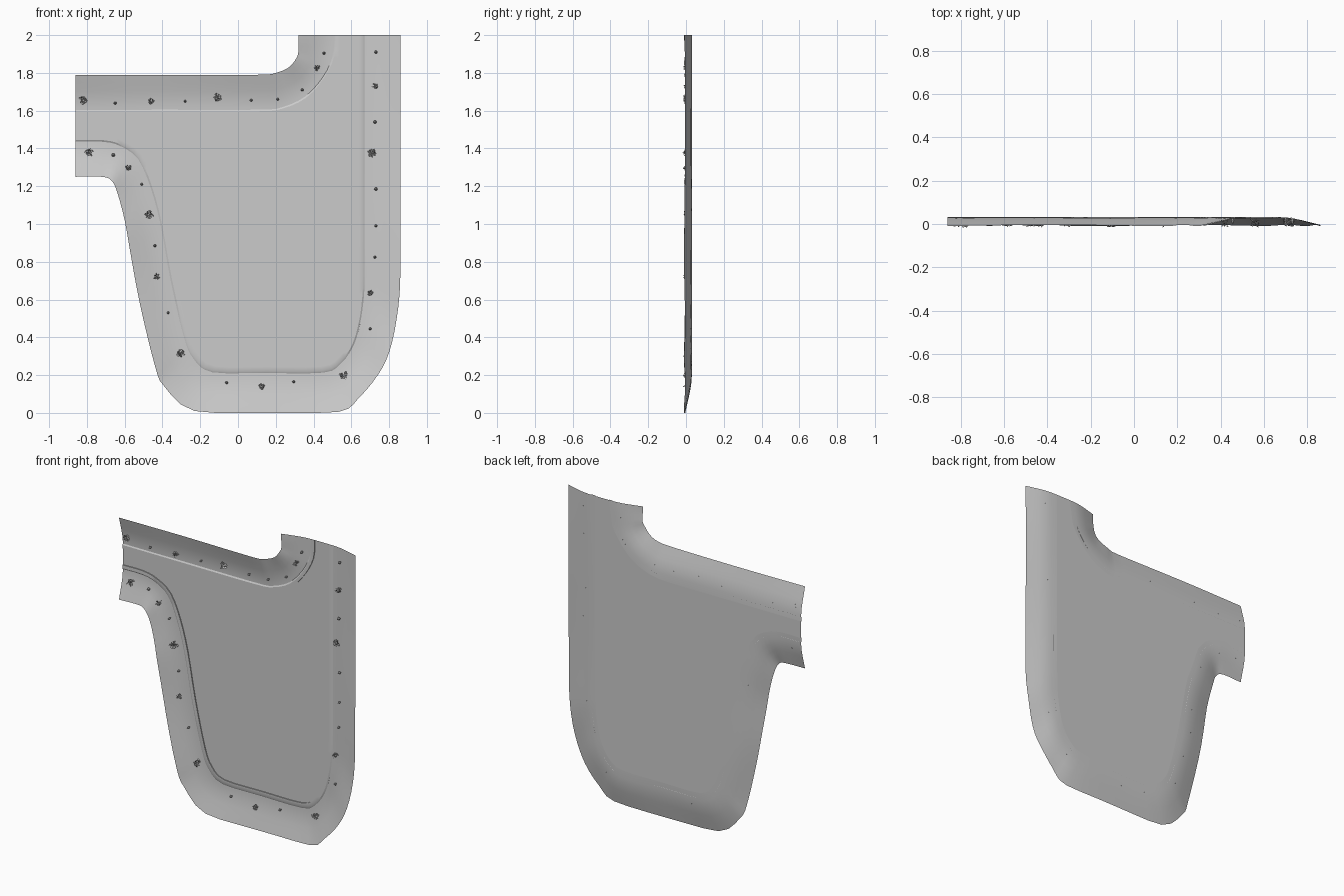
import bpy, bmesh, math, random
from mathutils import Vector
from mathutils.bvhtree import BVHTree

if "Cube" in bpy.data.objects:
    bpy.data.objects.remove(bpy.data.objects["Cube"])

random.seed(4)
FLOOR_Y = 0.032

# Outer / inner border pairs (x, z, x, z)
LOWER = [(-.86, 1.25, -.86, 1.465), (-.72, 1.25, -.71, 1.465), (-.67, 1.23, -.61, 1.44),
         (-.64, 1.17, -.51, 1.37), (-.60, 1.02, -.44, 1.22), (-.57, .85, -.385, 1.02),
         (-.52, .58, -.33, .72), (-.44, .25, -.26, .42), (-.39, .14, -.21, .31),
         (-.23, .01, -.12, .248), (.15, 0, .15, .245), (.53, .005, .44, .247),
         (.64, .08, .53, .29), (.74, .2, .59, .38), (.80, .32, .62, .49),
         (.84, .5, .635, .6), (.86, .74, .64, .75), (.86, 1.36, .64, 1.36), (.86, 2, .64, 2)]
UPPER = [(-.86, 1.79, -.86, 1.575), (-.4, 1.79, -.4, 1.575), (.1, 1.79, .1, 1.575),
         (.2, 1.80, .24, 1.59), (.27, 1.83, .37, 1.65), (.31, 1.88, .47, 1.76),
         (.32, 1.92, .53, 1.88), (.32, 2, .54, 2)]


def smooth(rows, n=3):
    """Catmull-Rom through rows, clamped to the plate outline."""
    out = []
    for i in range(len(rows) - 1):
        p = [rows[max(0, min(len(rows) - 1, i + k))] for k in (-1, 0, 1, 2)]
        for s in range(n):
            t = s / n
            r = [.5 * (2 * b + (c - a) * t + (2 * a - 5 * b + 4 * c - d) * t * t
                       + (3 * b - a - 3 * c + d) * t ** 3) for a, b, c, d in zip(*p)]
            out.append((max(-.86, min(.86, r[0])), max(0, r[1]), r[2], r[3]))
    return out + [rows[-1]]


def finish(name, bm, angle=30):
    me = bpy.data.meshes.new(name)
    bm.to_mesh(me)
    bm.free()
    ob = bpy.data.objects.new(name, me)
    bpy.context.collection.objects.link(ob)
    if angle:
        bpy.context.view_layer.objects.active = ob
        ob.select_set(True)
        bpy.ops.object.shade_smooth_by_angle(angle=math.radians(angle))
        ob.select_set(False)
    return ob


def face_front(bm):
    """Turn every sheet face towards -y."""
    bm.normal_update()
    bmesh.ops.reverse_faces(bm, faces=[f for f in bm.faces if f.normal.y > 0])


def loft(rows, profile, wobble=0.0):
    """Sheet between the inner border (t=0) and outer border (t=1)."""
    bm = bmesh.new()
    grid = []
    for i, (ox, oz, ix, iz) in enumerate(rows):
        grid.append([bm.verts.new((ix + (ox - ix) * t,
                                   y - wobble * t * (.5 + .5 * math.sin(i * .9 + 2 * t)),
                                   iz + (oz - iz) * t)) for t, y in profile])
    for a, b in zip(grid, grid[1:]):
        for k in range(len(profile) - 1):
            bm.faces.new((a[k], b[k], b[k + 1], a[k + 1]))
    face_front(bm)
    return bm


def sheet(name, pts, y):
    bm = bmesh.new()
    bm.faces.new([bm.verts.new((x, y, z)) for x, z in pts])
    bmesh.ops.triangulate(bm, faces=bm.faces[:])
    face_front(bm)
    return finish(name, bm, 0)


lower, upper = smooth(LOWER), smooth(UPPER)

# Sloping banks around the floor, and the curbs along their foot
bank_profile = [(0, FLOOR_Y), (.2, .031), (.4, .027), (.6, .018), (.8, .007), (1, -.004)]
curb_profile = [(0, FLOOR_Y), (0, .026), (.1, .026), (.14, .031)]
trees = []
for name, rows in (("lower", lower), ("upper", upper)):
    bm = loft(rows, bank_profile, .006)
    trees.append(BVHTree.FromBMesh(bm))
    finish(name + "_bank", bm, 20)
    finish(name + "_curb", loft(rows, curb_profile), 30)

# Flat floor and the thin pads laid on it
sheet("floor", [(r[2], r[3]) for r in lower] + [(r[2], r[3]) for r in reversed(upper)], FLOOR_Y)
sheet("outer_pad", [(-.48, 1.56), (-.40, 1.2), (-.32, .84), (-.23, .52), (-.17, .39), (-.12, .32),
                    (-.04, .285), (.3, .38), (.63, .5), (.63, 1.9), (.53, 1.8), (.43, 1.66), (.3, 1.57),
                    (.14, 1.565)], FLOOR_Y - .001)
sheet("inner_pad", [(-.40, 1.56), (-.2, 1.06), (-.01, .62), (.06, .55), (.15, .53), (.3, .58), (.45, .67),
                    (.52, .74), (.53, .82), (.4, 1.1), (.26, 1.42), (.28, 1.51), (.2, 1.565)], FLOOR_Y - .002)
sheet("centre_pad", [(-.33, 1.565), (0, .71), (.46, .94), (.14, 1.565)], FLOOR_Y - .003)
sheet("side_pad", [(.39, 1.37), (.51, 1.13), (.63, .9), (.63, 1.52), (.42, 1.44)], FLOOR_Y - .002)


def surface_y(x, z):
    for tree in trees:
        hit = tree.ray_cast(Vector((x, -1, z)), Vector((0, 1, 0)))[0]
        if hit:
            return hit.y
    return FLOOR_Y


# Leafy shrubs: clumps of short blades growing towards -y
SHRUBS = [(-.82, 1.655), (-.46, 1.65), (-.11, 1.67), (.42, 1.825), (-.79, 1.38), (-.58, 1.30),
          (-.47, 1.05), (-.43, .72), (-.305, .315), (.125, .14), (.56, .20), (.70, .635),
          (.71, 1.375), (.725, 1.73)]
bm = bmesh.new()
for i, (x, z) in enumerate(SHRUBS):
    base, size = Vector((x, surface_y(x, z), z)), (.024, .017)[i % 2]
    for k in range(26):
        a = random.uniform(0, math.tau)
        r = size * math.sqrt(random.random()) * .8
        c = base + Vector((r * math.cos(a), -random.uniform(.006, .036), r * math.sin(a)))
        u = Vector([random.uniform(-1, 1) for _ in range(3)]).normalized()
        v = u.orthogonal().normalized() * size * .22
        u *= size * .42
        bm.faces.new([bm.verts.new(p) for p in (c - u, c - v, c + u, c + v)])
    # stem
    bm.faces.new([bm.verts.new(base + Vector(p)) for p in
                  ((-.003, .002, 0), (.003, .002, 0), (0, -.03, 0))])
finish("shrubs", bm, 0)

# Small pointed stones between the shrubs
STONES = [(-.65, 1.64), (-.28, 1.65), (.07, 1.655), (.21, 1.66), (.34, 1.71), (.455, 1.905),
          (-.66, 1.365), (-.51, 1.21), (-.44, .885), (-.37, .53), (-.06, .16), (.295, .165),
          (.70, .445), (.725, .825), (.73, .99), (.73, 1.185), (.725, 1.54), (.73, 1.91)]
bm = bmesh.new()
for x, z in STONES:
    y, r = surface_y(x, z), random.uniform(.007, .010)
    ring = [bm.verts.new((x + r * math.cos(k * math.tau / 6), y - .012,
                          z + r * math.sin(k * math.tau / 6))) for k in range(6)]
    tips = [bm.verts.new((x, y - .032, z)), bm.verts.new((x, y + .002, z))]
    for k in range(6):
        for tip in tips:
            bm.faces.new((ring[k], ring[(k + 1) % 6], tip))
bmesh.ops.recalc_face_normals(bm, faces=bm.faces[:])
finish("stones", bm, 0)
